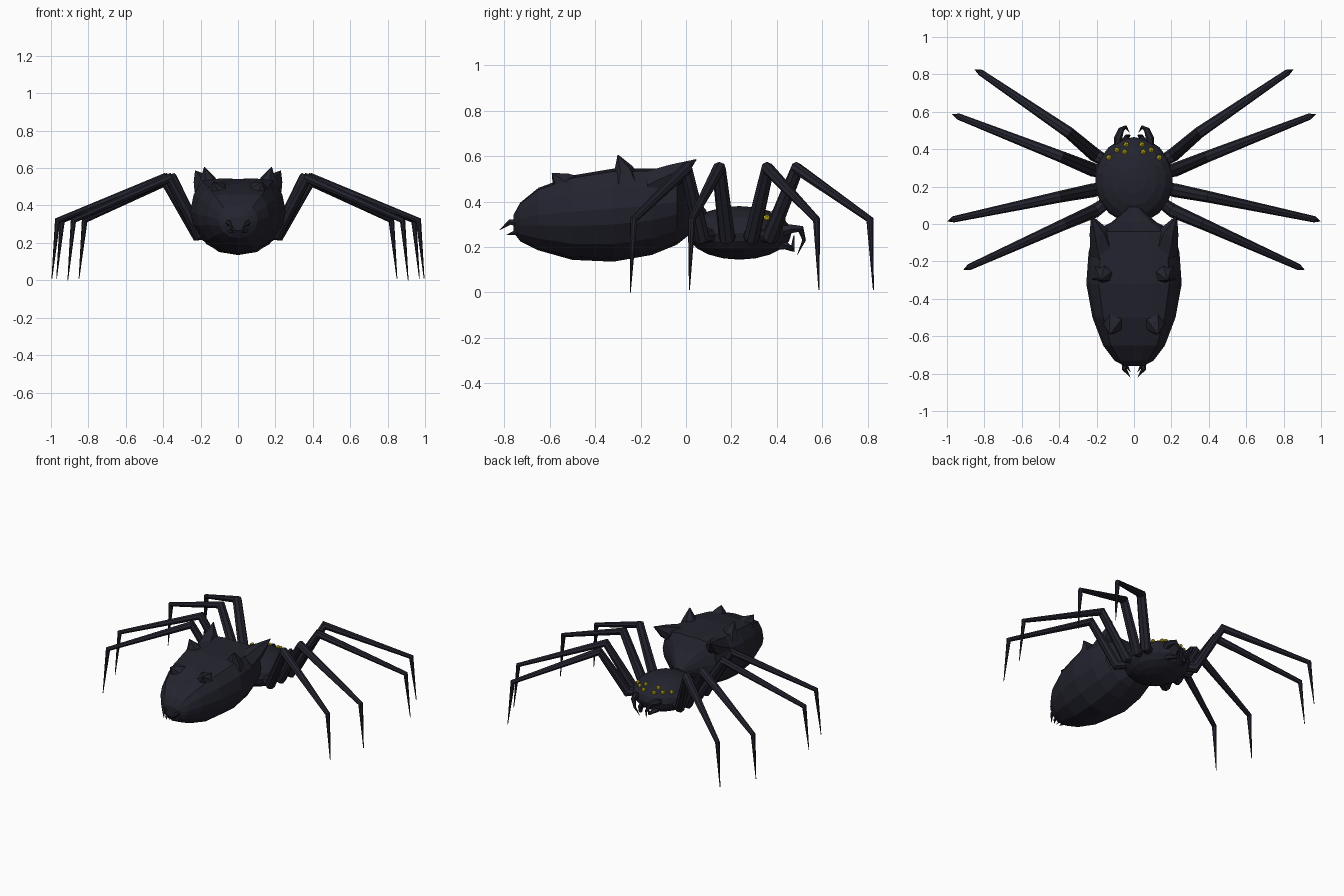
import bpy, bmesh, math
from mathutils import Vector, Matrix

if "Cube" in bpy.data.objects:
    bpy.data.objects.remove(bpy.data.objects["Cube"])


def material(name, rgb):
    m = bpy.data.materials.new(name)
    m.diffuse_color = (*rgb, 1)
    m.use_nodes = True
    m.node_tree.nodes["Principled BSDF"].inputs["Base Color"].default_value = m.diffuse_color
    return m


BLACK = material("blue black", (0.017, 0.017, 0.028))
YELLOW = material("eye yellow", (0.62, 0.52, 0.01))


def finish(bm, name, mat):
    bmesh.ops.recalc_face_normals(bm, faces=bm.faces)
    me = bpy.data.meshes.new(name)
    bm.to_mesh(me)
    bm.free()
    me.materials.append(mat)
    ob = bpy.data.objects.new(name, me)
    bpy.context.collection.objects.link(ob)
    return ob


def loft(rings, name, mat):
    """Skin a list of equal-length point rings and cap both ends."""
    bm = bmesh.new()
    vs = [[bm.verts.new(p) for p in r] for r in rings]
    n = len(vs[0])
    for a, b in zip(vs, vs[1:]):
        for i in range(n):
            j = (i + 1) % n
            bm.faces.new((a[i], a[j], b[j], b[i]))
    bm.faces.new(vs[0])
    bm.faces.new(vs[-1])
    return finish(bm, name, mat)


def tube(points, radii, name, sides=8):
    """Tapered limb through a few points."""
    pts = [Vector(p) for p in points]
    rings = []
    for i, (p, r) in enumerate(zip(pts, radii)):
        a, b = pts[max(i - 1, 0)], pts[min(i + 1, len(pts) - 1)]
        t = Vector((0, 0, 0))
        if p != a:
            t += (p - a).normalized()
        if p != b:
            t += (b - p).normalized()
        t.normalize()
        run = pts[-1] - pts[0]
        side = Vector((-run.y, run.x, 0)).normalized()
        side = (side - t * side.dot(t)).normalized()
        up = t.cross(side)
        rings.append([p + r * (side * math.cos(k * math.tau / sides)
                               + up * math.sin(k * math.tau / sides))
                      for k in range(sides)])
    return loft(rings, name, BLACK)


def flip(points, s):
    return [(x * s, y, z) for x, y, z in points]


# Head and thorax
C, R = Vector((0, 0.235, 0.262)), Vector((0.21, 0.23, 0.118))
bm = bmesh.new()
bmesh.ops.create_uvsphere(bm, u_segments=18, v_segments=10, radius=1)
for v in bm.verts:
    v.co = Vector((v.co.x * R.x, v.co.y * R.y, v.co.z * R.z)) + C
finish(bm, "head_thorax", BLACK)

# Abdomen: y, half width, bottom, top
half = [(0, 0), (0.4, 0.04), (0.74, 0.19), (0.95, 0.4), (1, 0.57),
        (0.93, 0.79), (0.74, 0.97), (0.36, 1), (0, 0.99)]
outline = half + [(-x, z) for x, z in half[-2:0:-1]]
sections = [(-0.76, 0.05, 0.265, 0.34), (-0.73, 0.105, 0.225, 0.395),
            (-0.65, 0.165, 0.185, 0.46), (-0.5, 0.222, 0.143, 0.515),
            (-0.32, 0.255, 0.135, 0.545), (-0.15, 0.243, 0.165, 0.545),
            (-0.04, 0.215, 0.21, 0.545), (0.01, 0.12, 0.25, 0.46),
            (0.09, 0.025, 0.31, 0.36)]
loft([[(x * w, y, b + z * (t - b)) for x, z in outline]
      for y, w, b, t in sections], "abdomen", BLACK)

# Legs: root, knee, ankle, tip
legs = [
    [(0.21, 0.37, 0.245), (0.35, 0.49, 0.545), (0.82, 0.81, 0.32), (0.85, 0.825, 0.01)],
    [(0.22, 0.29, 0.245), (0.39, 0.36, 0.545), (0.94, 0.575, 0.32), (0.97, 0.585, 0.01)],
    [(0.22, 0.18, 0.245), (0.40, 0.145, 0.545), (0.965, 0.025, 0.32), (0.995, 0.015, 0.01)],
    [(0.21, 0.07, 0.245), (0.37, 0.0, 0.545), (0.88, -0.23, 0.32), (0.91, -0.245, 0.0)],
]
for s, side in ((1, "right"), (-1, "left")):
    for i, p in enumerate(legs):
        x, y, z = p[0]
        path = [(x - 0.07, y - (y - 0.235) * 0.3, z + 0.01)] + p
        tube(flip(path, s), (0.03, 0.037, 0.031, 0.017, 0.002),
             f"{side}_leg_{i + 1}", 8)

    # Horns along the top of the abdomen
    tube(flip([(0.16, -0.15, 0.47), (0.19, -0.04, 0.525), (0.228, 0.045, 0.585)], s),
         (0.075, 0.05, 0.002), f"{side}_shoulder_horn", 6)
    tube(flip([(0.155, -0.27, 0.47), (0.165, -0.275, 0.545), (0.18, -0.30, 0.605)], s),
         (0.085, 0.042, 0.002), f"{side}_middle_horn", 6)
    tube(flip([(0.10, -0.50, 0.44), (0.115, -0.55, 0.49), (0.13, -0.59, 0.525)], s),
         (0.09, 0.05, 0.002), f"{side}_rear_horn", 6)

    # Fangs and feelers at the mouth
    tube(flip([(0.08, 0.39, 0.26), (0.085, 0.46, 0.28), (0.068, 0.505, 0.28),
               (0.045, 0.52, 0.23), (0.025, 0.49, 0.165)], s),
         (0.03, 0.022, 0.016, 0.008, 0.001), f"{side}_fang", 6)
    tube(flip([(0.06, 0.38, 0.215), (0.055, 0.44, 0.205), (0.035, 0.47, 0.19),
               (0.02, 0.475, 0.25)], s),
         (0.03, 0.018, 0.013, 0.002), f"{side}_feeler", 6)

    # Spinnerets at the tail
    tube(flip([(0.045, -0.72, 0.30), (0.052, -0.775, 0.31), (0.02, -0.82, 0.275)], s),
         (0.02, 0.013, 0.001), f"{side}_upper_spinneret", 6)
    tube(flip([(0.035, -0.72, 0.275), (0.04, -0.76, 0.26), (0.02, -0.79, 0.253)], s),
         (0.016, 0.01, 0.001), f"{side}_lower_spinneret", 6)

    # Eyes seated on the head
    for i, (x, y) in enumerate([(0.042, 0.425), (0.05, 0.385), (0.092, 0.395), (0.135, 0.355)]):
        d = 1 - (x / R.x) ** 2 - ((y - C.y) / R.y) ** 2
        z = C.z + R.z * math.sqrt(max(d, 0))
        bm = bmesh.new()
        bmesh.ops.create_icosphere(bm, subdivisions=1, radius=0.016,
                                   matrix=Matrix.Translation((x * s, y, z)))
        finish(bm, f"{side}_eye_{i + 1}", YELLOW)
